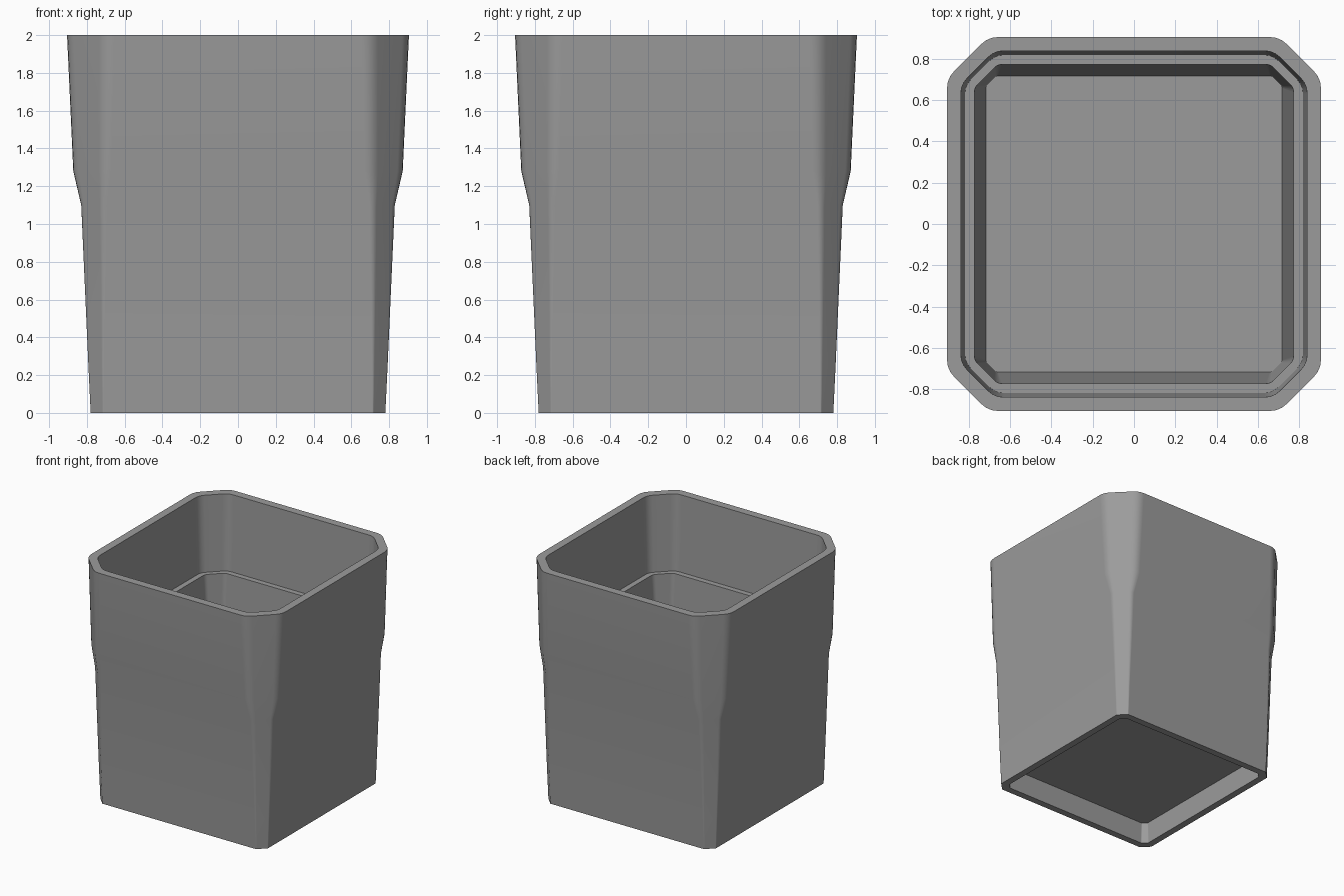
import bpy, bmesh, math
from mathutils import Vector, Matrix

cube = bpy.data.objects.get("Cube")
if cube:
    bpy.data.objects.remove(cube, do_unlink=True)

STEPS = 3  # segments in each softened corner edge


def ring_points(half, cut, soft, z):
    """Square with cut corners, each cut edge softened by a small curve."""
    d = Vector((-1, 1)).normalized()
    a, b = Vector((half, half - cut)), Vector((half - cut, half))
    corner = []
    for p, before, after in ((a, Vector((0, -1)), d), (b, -d, Vector((-1, 0)))):
        start, end = p + before * soft, p + after * soft
        for i in range(STEPS + 1):
            t = i / STEPS
            corner.append(start * (1 - t) ** 2 + p * 2 * t * (1 - t) + end * t * t)
    points = []
    for k in range(4):
        turn = Matrix.Rotation(k * math.pi / 2, 2)
        points += [(*(turn @ p), z) for p in corner]
    return points


# Section list: half width, corner cut, edge softness, height
sections = [
    (0.715, 0.035, 0.004, 0.18),   # underside recess
    (0.722, 0.040, 0.004, 0.00),
    (0.780, 0.065, 0.004, 0.00),   # outer wall
    (0.792, 0.075, 0.008, 0.25),
    (0.830, 0.112, 0.022, 1.10),
    (0.872, 0.160, 0.040, 1.28),   # stepped shoulder
    (0.905, 0.200, 0.050, 2.00),   # rim
    (0.838, 0.163, 0.045, 2.00),
    (0.818, 0.148, 0.040, 1.36),   # inner ledge
    (0.772, 0.112, 0.022, 1.36),
    (0.717, 0.052, 0.008, 0.25),   # inside floor
]

# Loft the sections into one closed shell
bm = bmesh.new()
rings = [[bm.verts.new(p) for p in ring_points(*s)] for s in sections]
for low, high in zip(rings, rings[1:]):
    n = len(low)
    for i in range(n):
        j = (i + 1) % n
        bm.faces.new((low[i], low[j], high[j], high[i]))
bm.faces.new(rings[0])
bm.faces.new(rings[-1])
bmesh.ops.recalc_face_normals(bm, faces=bm.faces)

mesh = bpy.data.meshes.new("square_pot")
bm.to_mesh(mesh)
bm.free()
pot = bpy.data.objects.new("square_pot", mesh)
bpy.context.collection.objects.link(pot)

# Single grey material
grey = bpy.data.materials.new("plain_grey")
grey.use_nodes = True
colour = (0.33, 0.33, 0.33, 1)
grey.diffuse_color = colour
grey.node_tree.nodes["Principled BSDF"].inputs["Base Color"].default_value = colour
mesh.materials.append(grey)

# Smooth walls with crisp rim, ledge and base edges
bpy.ops.object.select_all(action='DESELECT')
pot.select_set(True)
bpy.context.view_layer.objects.active = pot
bpy.ops.object.shade_smooth_by_angle(angle=math.radians(32))
weighted = pot.modifiers.new("flat_walls", 'WEIGHTED_NORMAL')
weighted.keep_sharp = True
